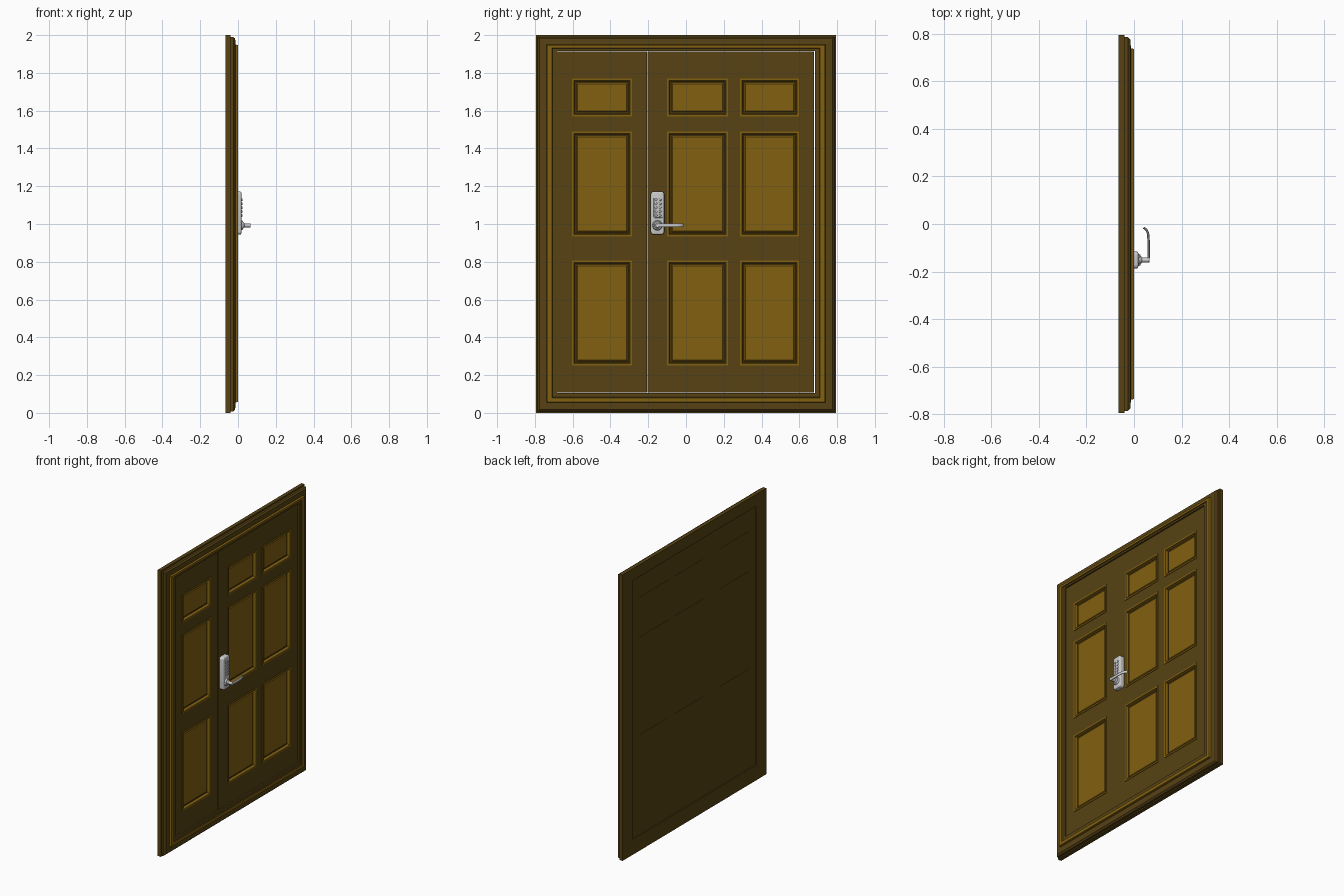
import bpy, bmesh
from math import pi, radians

if "Cube" in bpy.data.objects:
    bpy.data.objects.remove(bpy.data.objects["Cube"])


def material(name, rgb):
    m = bpy.data.materials.new(name)
    m.diffuse_color = (*rgb, 1)
    m.use_nodes = True
    m.node_tree.nodes["Principled BSDF"].inputs["Base Color"].default_value = m.diffuse_color
    return m


DARK = material("dark_wood", (0.095, 0.055, 0.007))
LIGHT = material("light_wood", (0.22, 0.115, 0.005))


def add_mesh(name, bm, mats=()):
    bmesh.ops.recalc_face_normals(bm, faces=bm.faces)
    me = bpy.data.meshes.new(name)
    bm.to_mesh(me)
    bm.free()
    for m in mats:
        me.materials.append(m)
    ob = bpy.data.objects.new(name, me)
    bpy.context.collection.objects.link(ob)
    return ob


def loft(name, rects, light, closed=False):
    """Joins rectangles (y0, y1, z0, z1, x); 'light' lists the pale bands."""
    bm = bmesh.new()
    rings = [[bm.verts.new((x, y, z)) for y, z in
              ((y0, z0), (y1, z0), (y1, z1), (y0, z1))]
             for y0, y1, z0, z1, x in rects]
    n = len(rings)
    for i in range(n if closed else n - 1):
        a, b = rings[i], rings[(i + 1) % n]
        for k in range(4):
            j = (k + 1) % 4
            f = bm.faces.new((a[k], a[j], b[j], b[k]))
            f.material_index = int(i in light)
    if not closed:
        bm.faces.new(rings[0])
        bm.faces.new(rings[-1]).material_index = int(n - 1 in light)
    return add_mesh(name, bm, (DARK, LIGHT))


def board(name, y0, y1, z0, z1):
    return loft(name, [(y0, y1, z0, z1, BACK), (y0, y1, z0, z1, FRONT)], ())


def panel(name, y0, y1, z0, z1):
    # back, moulding lip, groove, raised field
    steps = [(0, BACK - .003), (0, FRONT + .004), (.011, FRONT + .004),
             (.016, FRONT - .014), (.022, FRONT - .014), (.029, FRONT - .007)]
    return loft(name, [(y0 + d, y1 - d, z0 + d, z1 - d, x) for d, x in steps],
                (0, 1, 2, 4, 5))


def smooth(ob):
    bpy.ops.object.select_all(action='DESELECT')
    ob.select_set(True)
    bpy.context.view_layer.objects.active = ob
    bpy.ops.object.shade_smooth_by_angle(angle=radians(35))


def disc(name, y, z, x0, x1, r0, r1, sides=24):
    bpy.ops.mesh.primitive_cone_add(vertices=sides, radius1=r0, radius2=r1,
                                    depth=x1 - x0, rotation=(0, pi / 2, 0),
                                    location=((x0 + x1) / 2, y, z))
    ob = bpy.context.object
    ob.name = name
    smooth(ob)
    return ob


# Stepped door frame: half width, bottom, top, depth
profile = [(.682, .106, 1.917, -.066), (.794, 0, 2, -.066), (.794, 0, 2, -.04),
           (.785, .008, 1.99, -.04), (.785, .008, 1.99, -.025),
           (.775, .018, 1.982, -.015), (.738, .055, 1.95, -.013),
           (.735, .058, 1.947, 0), (.71, .08, 1.932, 0),
           (.706, .083, 1.929, -.006), (.682, .106, 1.917, -.006)]
loft("door_frame", [(-h, h, lo, hi, x) for h, lo, hi, x in profile], (6, 7), True)

# Leaves: stiles, rails, optional centre muntins and panels
BACK, FRONT = -.061, -.013
BOTTOM, TOP = .109, 1.914
ROWS = [(.251, .807), (.934, 1.49), (1.57, 1.77)]


def leaf(name, y0, y1, a, b, muntin=None):
    board(name + "_left_stile", y0, a, BOTTOM, TOP)
    board(name + "_right_stile", b, y1, BOTTOM, TOP)
    edges = [BOTTOM] + [z for row in ROWS for z in row] + [TOP]
    for i in range(0, len(edges), 2):
        board(f"{name}_rail_{i // 2}", a, b, edges[i], edges[i + 1])
    cols = [(a, muntin[0]), (muntin[1], b)] if muntin else [(a, b)]
    for r, (z0, z1) in enumerate(ROWS):
        if muntin:
            board(f"{name}_muntin_{r}", *muntin, z0, z1)
        for c, (p, q) in enumerate(cols):
            panel(f"{name}_panel_{r}_{c}", p, q, z0, z1)


leaf("narrow_leaf", -.682, -.207, -.603, -.286)
leaf("wide_leaf", -.205, .678, -.1, .598, (.222, .286))


# Lock body: rounded plate with a softened front
def plate(name, y, z, w, h, x0, x1, radius, soft):
    bm = bmesh.new()
    bmesh.ops.create_cube(bm, size=1)
    for v in bm.verts:
        v.co = ((x0 + x1) / 2 + v.co.x * (x1 - x0), y + v.co.y * w, z + v.co.z * h)
    sides = [e for e in bm.edges if abs(e.verts[0].co.x - e.verts[1].co.x) > 1e-5]
    bmesh.ops.bevel(bm, geom=sides, offset=radius, segments=5, profile=.5,
                    affect='EDGES')
    rim = [e for e in bm.edges if all(v.co.x > x1 - 1e-5 for v in e.verts)]
    bmesh.ops.bevel(bm, geom=rim, offset=soft, segments=3, profile=.5,
                    affect='EDGES')
    ob = add_mesh(name, bm)
    smooth(ob)
    return ob


LY, LZ = -.151, .993
plate("lock_body", LY, 1.058, .072, .228, FRONT, .018, .016, .008)
plate("keypad_plate", LY + .003, 1.087, .046, .108, .016, .0195, .005, .001)
for r in range(5):
    for c in (-1, 1):
        disc(f"key_{r}_{c}", LY + .003 + c * .011, 1.045 + r * .021,
             .018, .0235, .0075, .006, 16)

# Lever handle
disc("lever_rose", LY, LZ, .016, .027, .028, .022, 32)
disc("lever_collar", LY, LZ, .027, .034, .017, .011, 32)
disc("lever_spindle", LY, LZ, .03, .066, .0105, .0105)

cu = bpy.data.curves.new("lever_arm", 'CURVE')
cu.dimensions = '3D'
cu.bevel_depth = .005
cu.bevel_resolution = 3
cu.use_fill_caps = True
sp = cu.splines.new('BEZIER')
path = [(.061, LY - .006), (.061, -.065), (.055, -.03), (.041, -.015)]
sp.bezier_points.add(len(path) - 1)
for p, (x, y) in zip(sp.bezier_points, path):
    p.co = (x, y, 0)
    p.handle_left_type = p.handle_right_type = 'AUTO'
arm = bpy.data.objects.new("lever_arm", cu)
bpy.context.collection.objects.link(arm)
arm.location.z = LZ
arm.scale.z = 2
bpy.ops.object.select_all(action='DESELECT')
arm.select_set(True)
bpy.context.view_layer.objects.active = arm
bpy.ops.object.convert(target='MESH')
smooth(bpy.context.object)
